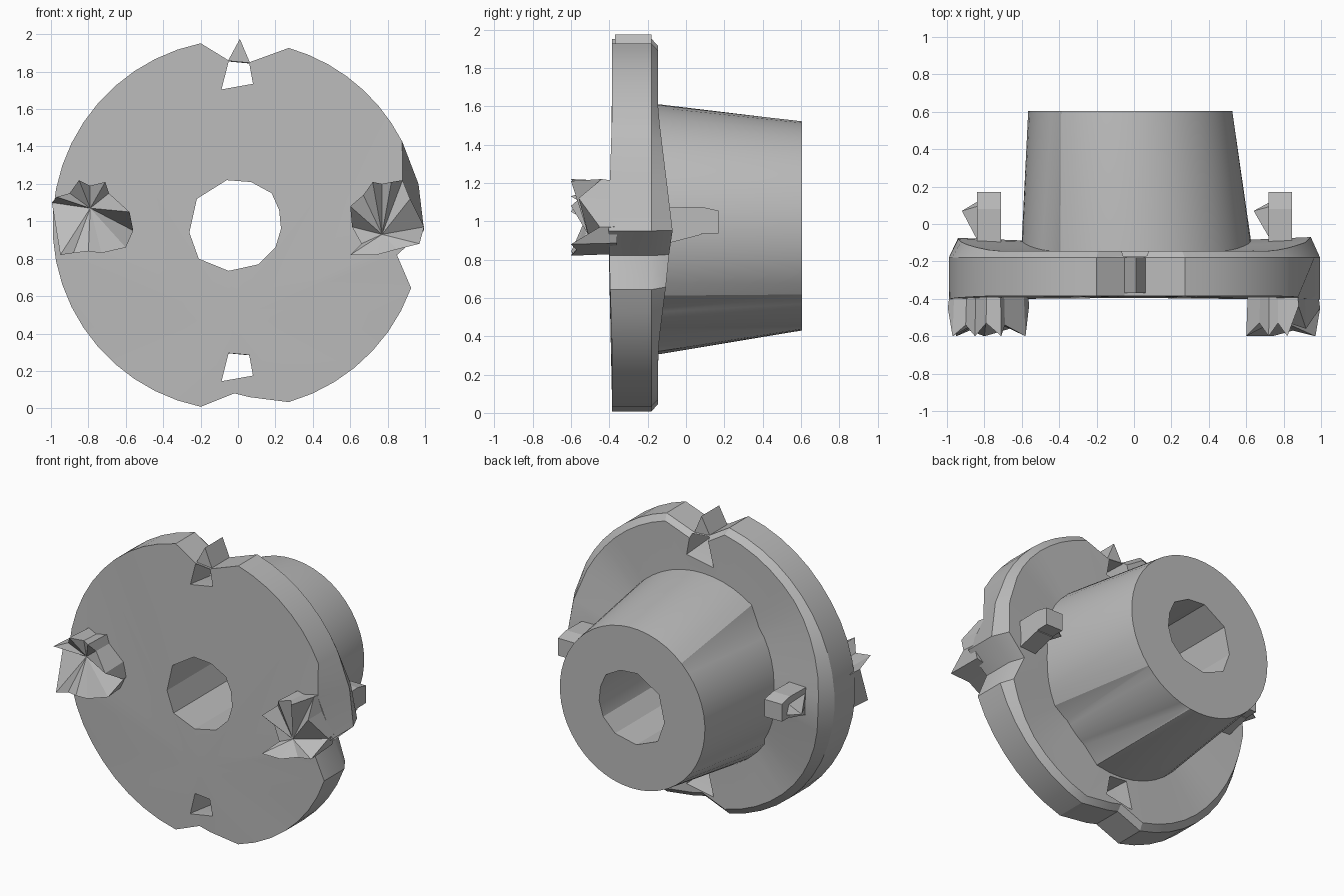
import bpy, bmesh, math

if "Cube" in bpy.data.objects:
    bpy.data.objects.remove(bpy.data.objects["Cube"], do_unlink=True)

MID = 0.98  # height of the main axis

grey = bpy.data.materials.new("plain grey")
grey.use_nodes = True
grey.diffuse_color = (0.5, 0.5, 0.5, 1)
grey.node_tree.nodes["Principled BSDF"].inputs["Base Color"].default_value = (0.5, 0.5, 0.5, 1)


def loft(name, rings, front=None, back=None):
    """Join equal rings of points; close each end with a fan or one face."""
    bm = bmesh.new()
    rows = [[bm.verts.new(p) for p in ring] for ring in rings]
    n = len(rows[0])
    for a, b in zip(rows, rows[1:]):
        for i in range(n):
            j = (i + 1) % n
            bm.faces.new((a[i], a[j], b[j], b[i]))
    for row, tip in ((rows[0], front), (rows[-1], back)):
        if tip:
            v = bm.verts.new(tip)
            for i in range(n):
                bm.faces.new((row[i], row[(i + 1) % n], v))
        else:
            bm.faces.new(row)
    bmesh.ops.recalc_face_normals(bm, faces=bm.faces)
    mesh = bpy.data.meshes.new(name)
    bm.to_mesh(mesh)
    bm.free()
    mesh.materials.append(grey)
    obj = bpy.data.objects.new(name, mesh)
    bpy.context.collection.objects.link(obj)
    return obj


def prism(name, outline, y0, y1):
    return loft(name, [[(x, y, z) for x, z in outline] for y in (y0, y1)])


def cut(obj, cutters):
    for c in cutters:
        m = obj.modifiers.new("cut", "BOOLEAN")
        m.operation, m.solver, m.object = "DIFFERENCE", "EXACT", c
    bpy.context.view_layer.update()
    result = bpy.data.meshes.new_from_object(obj.evaluated_get(bpy.context.evaluated_depsgraph_get()))
    obj.modifiers.clear()
    obj.data = result


def arc(start, end, n, r=0.985):
    angles = [math.radians(start + (end - start) * i / (n - 1)) for i in range(n)]
    return [(r * math.cos(a), MID + r * math.sin(a)) for a in angles]


# Flange: round plate with notches, its back rising towards the two sides
outline = (arc(74, 27, 8) + [(0.965, 1.2), (0.995, 0.95), (0.85, 0.82)] + arc(-20, -74, 8)
           + [(0.06, 0.06), (-0.02, 0.08)] + arc(258.4, 101.6, 22, 0.992)
           + [(-0.05, 1.86), (0.06, 1.85)])


def side(x, z):
    return max(0, 1 - abs(z - 0.95) / 0.65) * min(1, abs(x) / 0.9)


front_ring = [(0.88 if z == 1.2 else x, -0.385 - 0.02 * side(x, z), z) for x, z in outline]
rim_ring = [(x, -0.18, z) for x, z in outline]
back_ring = [(x * 0.95, -0.145 + 0.075 * side(x, z), MID + (z - MID) * 0.96) for x, z in outline]
inner_ring = [(x * 0.6, -0.145 + 0.06 * side(x, z), MID + (z - MID) * 0.6) for x, z in outline]
flange = loft("flange", [front_ring, rim_ring, back_ring, inner_ring],
              front=(-0.02, -0.395, 0.48), back=(0, -0.13, MID))

# Hub: round at the end, its wide base broken by radial steps into four sectors
# (end angles, base angles, base radii, points)
sectors = [((-41, 132.5), (-33, 126), (0.632, 0.66), 24),
           ((133, 215), (138, 215), (0.595, 0.6), 12),
           ((218, 278), (218, 286), (0.62, 0.66), 9),
           ((280, 318), (298, 316), (0.6, 0.585), 7)]
small, large = [], []
for end, base, radius, n in sectors:
    for i in range(n):
        e, b, r = (lo + (hi - lo) * i / (n - 1) for lo, hi in (end, base, radius))
        e, b = math.radians(e), math.radians(b)
        small.append((-0.02 + 0.546 * math.cos(e), 0.605, 0.976 + 0.546 * math.sin(e)))
        large.append((-0.005 + r * math.cos(b), -0.14, 0.956 + r * math.sin(b)))
sunk = [(x, -0.2, z) for x, y, z in large]
hub = loft("hub", [sunk, large, small])

# Bore and the two small slots, which widen towards the back
bore = prism("bore_cutter", [(-0.06, 1.22), (0.07, 1.21), (0.18, 1.15), (0.22, 1.06), (0.23, 0.96),
                             (0.2, 0.86), (0.11, 0.77), (-0.05, 0.735), (-0.21, 0.8), (-0.26, 0.94),
                             (-0.22, 1.12)], -1, 1)
slots = []
for z in (0.145, 1.705):
    slot = [(-0.05, z + 0.15), (0.06, z + 0.14), (0.08, z + 0.03), (-0.088, z)]
    wide = [(x * 1.25, z + 0.15 + (h - z - 0.15) * 1.3) for x, h in slot]
    slots.append(loft("slot_cutter", [[(x, -0.5, h) for x, h in slot], [(x, -0.36, h) for x, h in slot],
                                      [(x, -0.1, h) for x, h in wide]]))
cut(flange, [bore] + slots)
cut(hub, [bore])
for c in [bore] + slots:
    bpy.data.objects.remove(c, do_unlink=True)

# Pointed tooth above the upper slot
prism("top_tooth", [(-0.055, 1.855), (0.01, 1.975), (0.065, 1.845)], -0.37, -0.18)


# Crumpled claws on the front: rim points carry their own depth
def claw(name, rim, tip):
    cx = sum(p[0] for p in rim) / len(rim)
    base = [(cx + (x - cx) * 0.95, -0.36, 1.0 + (z - 1.0) * 0.95) for x, y, z in rim]
    loft(name, [base, rim], back=tip)


claw("right_claw", [
    (-0.995, -0.45, 1.1), (-0.97, -0.6, 1.13), (-0.9, -0.54, 1.15), (-0.85, -0.6, 1.22),
    (-0.79, -0.53, 1.19), (-0.71, -0.6, 1.21), (-0.69, -0.54, 1.15), (-0.58, -0.6, 1.05),
    (-0.56, -0.43, 0.95), (-0.6, -0.54, 0.86), (-0.73, -0.58, 0.83), (-0.8, -0.6, 0.84),
    (-0.88, -0.57, 0.83), (-0.95, -0.6, 0.82)], (-0.79, -0.5, 1.07))
claw("left_claw", [
    (0.6, -0.6, 1.08), (0.67, -0.53, 1.14), (0.72, -0.6, 1.21), (0.77, -0.53, 1.2),
    (0.82, -0.6, 1.21), (0.88, -0.44, 1.22), (0.92, -0.56, 1.12), (0.995, -0.45, 0.97),
    (0.97, -0.6, 0.88), (0.85, -0.57, 0.85), (0.74, -0.6, 0.82), (0.6, -0.6, 0.82),
    (0.66, -0.5, 0.88), (0.61, -0.48, 0.97)], (0.77, -0.51, 0.93))

# Pegs on the back, each with a side fin and a gusset below
peg = [(-0.15, 0.94), (-0.15, 1.07), (0.08, 1.075), (0.17, 1.055), (0.17, 0.937), (0.08, 0.935)]
fin = [(-0.12, 0.94), (-0.12, 1.05), (0.1, 1.04), (0.13, 0.96), (0.06, 0.94)]
gusset = [(-0.15, 0.87), (-0.15, 0.97), (0.08, 0.97), (0.08, 0.93)]
for name, inner, outer, fin_root, fin_tip in (("right", -0.71, -0.84, -0.82, -0.92),
                                              ("left", 0.845, 0.72, 0.75, 0.64)):
    loft(name + "_peg", [[(x, y, z) for y, z in peg] for x in (inner, outer)])
    loft(name + "_gusset", [[(x, y, z) for y, z in gusset] for x in (inner, outer)])
    loft(name + "_fin", [[(fin_root, y, z) for y, z in fin]], back=(fin_tip, 0.07, 0.97))

# Smooth curved walls, keep the creases sharp
bpy.ops.object.select_all(action="DESELECT")
for obj in (flange, hub):
    obj.select_set(True)
bpy.context.view_layer.objects.active = hub
bpy.ops.object.shade_smooth_by_angle(angle=math.radians(25))
